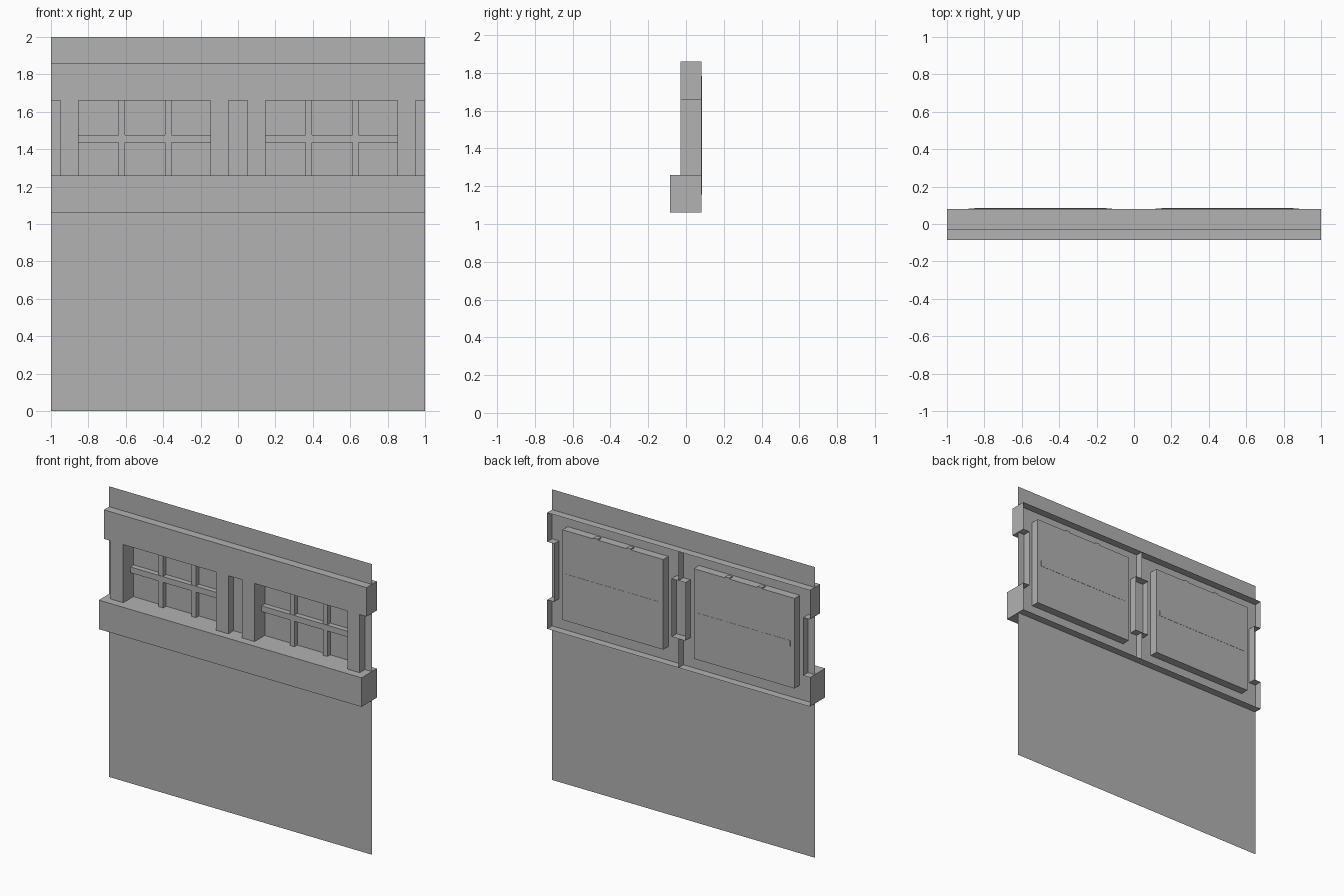
import bpy, bmesh

cube = bpy.data.objects.get("Cube")
if cube:
    bpy.data.objects.remove(cube, do_unlink=True)

grey = bpy.data.materials.new("plain_grey")
grey.use_nodes = True
grey.diffuse_color = (0.445, 0.445, 0.445, 1)
grey.node_tree.nodes["Principled BSDF"].inputs["Base Color"].default_value = grey.diffuse_color

# Key depths (y) and heights (z)
SILL_Y, FRONT_Y, WALL_Y, BACK_Y, PANEL_Y = -0.085, -0.03, 0.027, 0.081, 0.0835
BASE, SILL, LINTEL, TOP = 1.06, 1.26, 1.66, 1.86
OPENING = (0.147, SILL, 0.853, LINTEL)
PANEL = (0.115, 1.155, 0.882, 1.775)


def rect(x0, z0, x1, z1):
    """Corners, counter-clockwise as seen from the front."""
    return [(x0, z0), (x1, z0), (x1, z1), (x0, z1)]


def sheet(bm, points, y, dx=0, back=False):
    """Flat face at depth y, facing the front or the back."""
    verts = [bm.verts.new((x + dx, y, z)) for x, z in points]
    bm.faces.new(verts[::-1] if back else verts)


def walls(bm, points, y0, y1, dx=0):
    """Side walls along an outline, from depth y0 to y1."""
    for (px, pz), (qx, qz) in zip(points, points[1:] + points[:1]):
        corners = [(px, y0, pz), (px, y1, pz), (qx, y1, qz), (qx, y0, qz)]
        bm.faces.new([bm.verts.new((x + dx, y, z)) for x, y, z in corners])


def box(bm, points, y0, y1, dx=0):
    walls(bm, points, y0, y1, dx)
    sheet(bm, points, y0, dx)
    sheet(bm, points, y1, dx, back=True)


def finish(bm, name):
    bmesh.ops.remove_doubles(bm, verts=bm.verts, dist=0.0001)
    mesh = bpy.data.meshes.new(name)
    bm.to_mesh(mesh)
    bm.free()
    mesh.materials.append(grey)
    bpy.context.collection.objects.link(bpy.data.objects.new(name, mesh))


# Thin wall with the two window openings left free
x0, _, x1, _ = OPENING
bm = bmesh.new()
sheet(bm, rect(-1, 0, 1, SILL), WALL_Y)
sheet(bm, rect(-1, LINTEL, 1, 2), WALL_Y)
for a, b in ((-1, x0 - 1), (x1 - 1, x0), (x1, 1)):
    sheet(bm, rect(a, SILL, b, LINTEL), WALL_Y)
finish(bm, "wall_sheet")

# Outline of one bay, notched beside its posts
N = 0.052
outline = [(0, BASE), (1, BASE), (1, SILL), (1 - N, SILL), (1 - N, LINTEL), (1, LINTEL),
           (1, TOP), (0, TOP), (0, LINTEL), (N, LINTEL), (N, SILL), (0, SILL)]

for side, dx in (("right", -1), ("left", 0)):
    # Bay casing, open at the back
    bm = bmesh.new()
    walls(bm, outline, FRONT_Y, BACK_Y, dx)
    walls(bm, rect(*OPENING)[::-1], FRONT_Y, BACK_Y, dx)
    sheet(bm, rect(0, LINTEL, 1, TOP), FRONT_Y, dx)
    for a, b in ((N, x0), (x1, 1 - N)):
        sheet(bm, rect(a, SILL, b, LINTEL), FRONT_Y, dx)
    # Projecting sill
    sill = rect(0, BASE, 1, SILL)
    walls(bm, sill, SILL_Y, FRONT_Y, dx)
    sheet(bm, sill, SILL_Y, dx)
    finish(bm, side + "_bay_casing")

    # Window backing, a shallow tray standing behind the wall
    bm = bmesh.new()
    walls(bm, rect(*PANEL), WALL_Y, PANEL_Y, dx)
    sheet(bm, rect(*PANEL), PANEL_Y, dx, back=True)
    finish(bm, side + "_window_backing")

    # Glazing bars
    bm = bmesh.new()
    for cx in (0.378, 0.628):
        box(bm, rect(cx - 0.017, PANEL[1], cx + 0.017, PANEL[3] + 0.008),
            0.05, PANEL_Y + 0.0005, dx)
    box(bm, rect(x0, 1.437, x1, 1.477), 0.047, 0.085, dx)
    finish(bm, side + "_glazing_bars")
